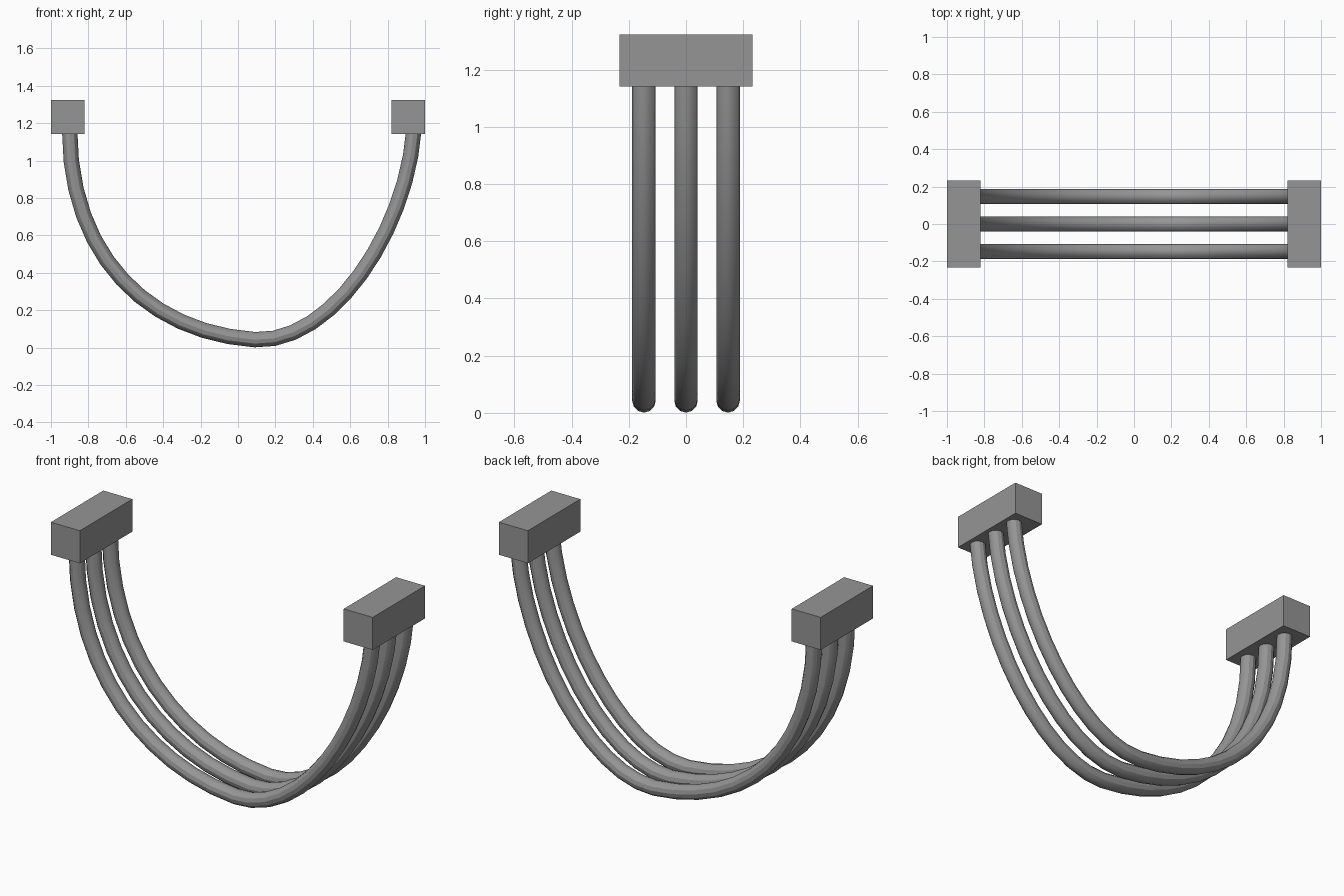
import bpy

if "Cube" in bpy.data.objects:
    bpy.data.objects.remove(bpy.data.objects["Cube"])

GREY = bpy.data.materials.new("dark_grey")
GREY.diffuse_color = (0.3, 0.3, 0.3, 1)
GREY.use_nodes = True
GREY.node_tree.nodes["Principled BSDF"].inputs["Base Color"].default_value = GREY.diffuse_color

# End blocks
for name, side in (("left_block", -1), ("right_block", 1)):
    bpy.ops.mesh.primitive_cube_add(size=1, location=(side * 0.91, 0, 1.232))
    block = bpy.context.object
    block.name = name
    block.scale = (0.18, 0.465, 0.183)
    bpy.ops.object.transform_apply(location=False, rotation=False, scale=True)
    block.data.materials.append(GREY)

# Sagging cable path in the x-z plane: (left handle, knot, right handle)
PATH = [((-0.90, 1.60), (-0.90, 1.16), (-0.90, 0.49)),
        ((-0.48, 0.08), (0.09, 0.042), (0.50, 0.02)),
        ((0.90, 0.62), (0.94, 1.16), (0.96, 1.60))]


def cable(name, y):
    curve = bpy.data.curves.new(name, 'CURVE')
    curve.dimensions = '3D'
    curve.resolution_u = 12
    curve.bevel_depth = 0.041
    curve.bevel_resolution = 4
    curve.use_fill_caps = True
    spline = curve.splines.new('BEZIER')
    spline.bezier_points.add(len(PATH) - 1)
    for point, (left, knot, right) in zip(spline.bezier_points, PATH):
        point.handle_left_type = point.handle_right_type = 'FREE'
        point.co = (knot[0], y, knot[1])
        point.handle_left = (left[0], y, left[1])
        point.handle_right = (right[0], y, right[1])
    curve.materials.append(GREY)
    obj = bpy.data.objects.new(name, curve)
    bpy.context.collection.objects.link(obj)
    bpy.ops.object.select_all(action='DESELECT')
    obj.select_set(True)
    bpy.context.view_layer.objects.active = obj
    bpy.ops.object.convert(target='MESH')
    bpy.ops.object.shade_smooth_by_angle()


# Three parallel cables
for name, y in (("front_cable", -0.147), ("middle_cable", 0), ("back_cable", 0.147)):
    cable(name, y)
